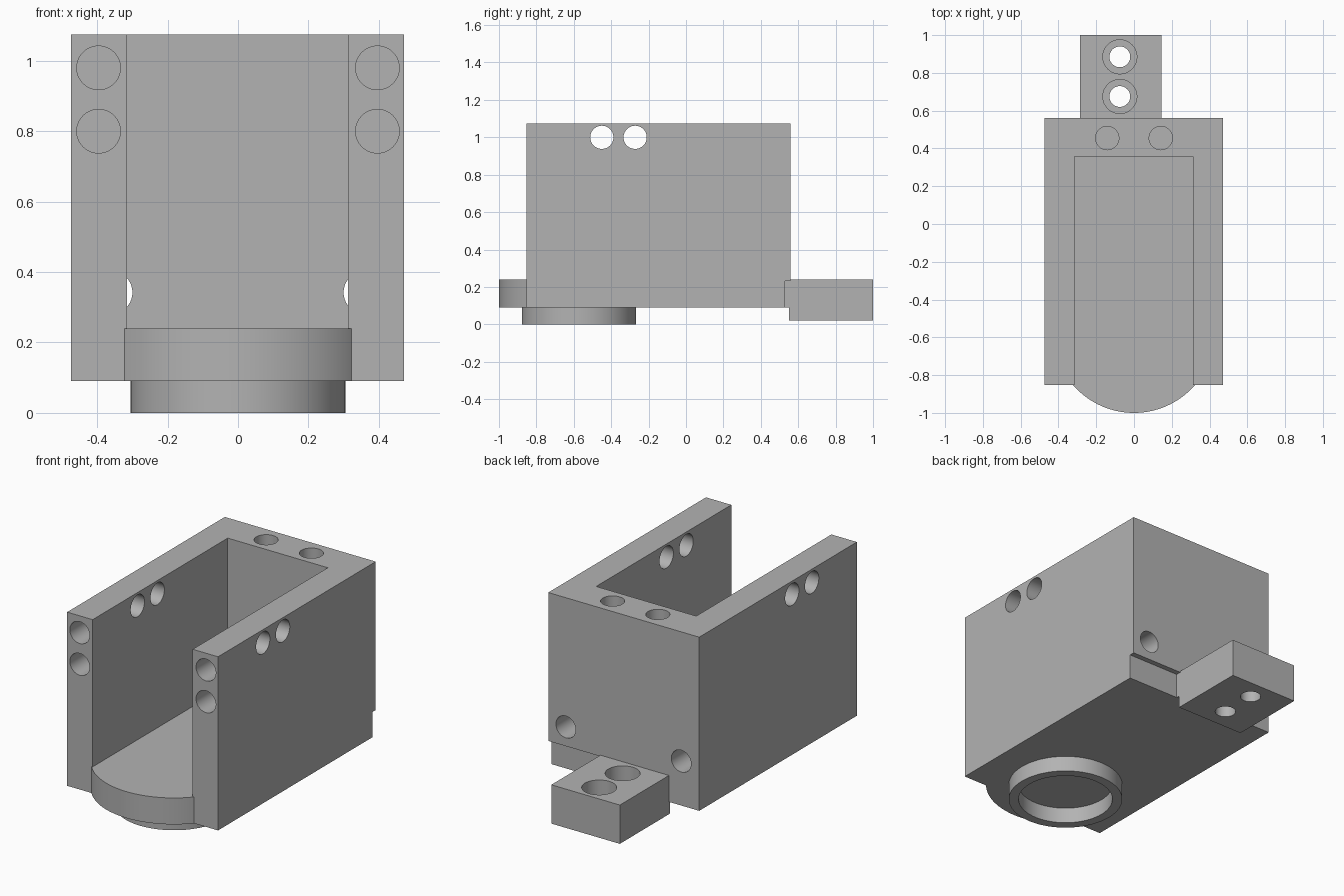
import bpy
import math

cube = bpy.data.objects.get("Cube")
if cube:
    bpy.data.objects.remove(cube, do_unlink=True)

grey = bpy.data.materials.new("machined grey")
grey.use_nodes = True
COLOUR = (0.45, 0.45, 0.45, 1)
grey.diffuse_color = COLOUR
grey.node_tree.nodes["Principled BSDF"].inputs["Base Color"].default_value = COLOUR


def box(name, x, y, z):
    """Box from (min, max) ranges on each axis."""
    spans = (x, y, z)
    bpy.ops.mesh.primitive_cube_add(size=1, location=[sum(s) / 2 for s in spans])
    ob = bpy.context.object
    ob.name = name
    ob.scale = [s[1] - s[0] for s in spans]
    bpy.ops.object.transform_apply(location=True, rotation=False, scale=True)
    ob.data.materials.append(grey)
    return ob


def cylinder(name, radius, start, length, axis="z", sides=64):
    """Cylinder growing from start by a signed length along an axis."""
    centre = list(start)
    centre["xyz".index(axis)] += length / 2
    turn = {"x": (0, math.pi / 2, 0), "y": (math.pi / 2, 0, 0), "z": (0, 0, 0)}[axis]
    bpy.ops.mesh.primitive_cylinder_add(vertices=sides, radius=radius, depth=abs(length),
                                        location=centre, rotation=turn)
    ob = bpy.context.object
    ob.name = name
    bpy.ops.object.transform_apply(location=True, rotation=True, scale=True)
    ob.data.materials.append(grey)
    return ob


def combine(target, tool, operation="DIFFERENCE"):
    """Apply a boolean and discard its tool."""
    mod = target.modifiers.new("boolean", "BOOLEAN")
    mod.object, mod.operation, mod.solver = tool, operation, "EXACT"
    bpy.context.view_layer.objects.active = target
    bpy.ops.object.modifier_apply(modifier=mod.name)
    bpy.data.objects.remove(tool, do_unlink=True)


def smooth(ob):
    bpy.ops.object.select_all(action="DESELECT")
    ob.select_set(True)
    bpy.context.view_layer.objects.active = ob
    bpy.ops.object.shade_smooth_by_angle(angle=math.radians(30))


HOLE = 0.062
DEPTH = 0.25
FRONT, BACK, TOP, BOTTOM, FLOOR = -0.853, 0.56, 1.075, 0.09, 0.24
AXIS_Y = -0.573

# Housing with an open channel and a rounded floor lip
housing = box("housing", (-0.475, 0.472), (FRONT, BACK), (BOTTOM, TOP))
combine(housing, box("channel", (-0.315, 0.313), (-1.2, 0.358), (FLOOR, 1.3)))
combine(housing, cylinder("floor_lip", 0.427, (0, AXIS_Y, BOTTOM), FLOOR - BOTTOM, sides=128),
        "UNION")

# Relief step under the rear edge
combine(housing, box("relief", (0.145, 0.6), (0.53, 0.7), (0, 0.233)))

# Mounting holes, mirrored on both sides
for side in (-1, 1):
    for z in (0.98, 0.80):
        combine(housing, cylinder("front_hole", HOLE, (side * 0.396, FRONT - 0.05, z),
                                  DEPTH + 0.05, "y"))
    combine(housing, cylinder("rear_hole", HOLE, (side * 0.362, BACK + 0.05, 0.342),
                              -DEPTH - 0.05, "y"))
    combine(housing, cylinder("top_hole", HOLE, (side * 0.142, 0.455, TOP + 0.05),
                              -DEPTH - 0.05))

# Cross holes through both side walls
for y in (-0.45, -0.272):
    combine(housing, cylinder("cross_hole", HOLE, (-0.7, y, 1.0), 1.4, "x"))
smooth(housing)

# Locating ring below the floor
ring = cylinder("locating_ring", 0.305, (0, AXIS_Y, 0), BOTTOM, sides=96)
combine(ring, cylinder("ring_bore", 0.252, (0, AXIS_Y, -0.1), 0.4, sides=96))
smooth(ring)

# Rear mounting block with counterbored holes
block = box("rear_block", (-0.285, 0.145), (0.55, 1.0), (0.02, FLOOR))
for y in (0.675, 0.885):
    combine(block, cylinder("bolt_hole", 0.055, (-0.075, y, -0.1), 0.5))
    combine(block, cylinder("counterbore", 0.09, (-0.075, y, 0.11), 0.3))
smooth(block)
